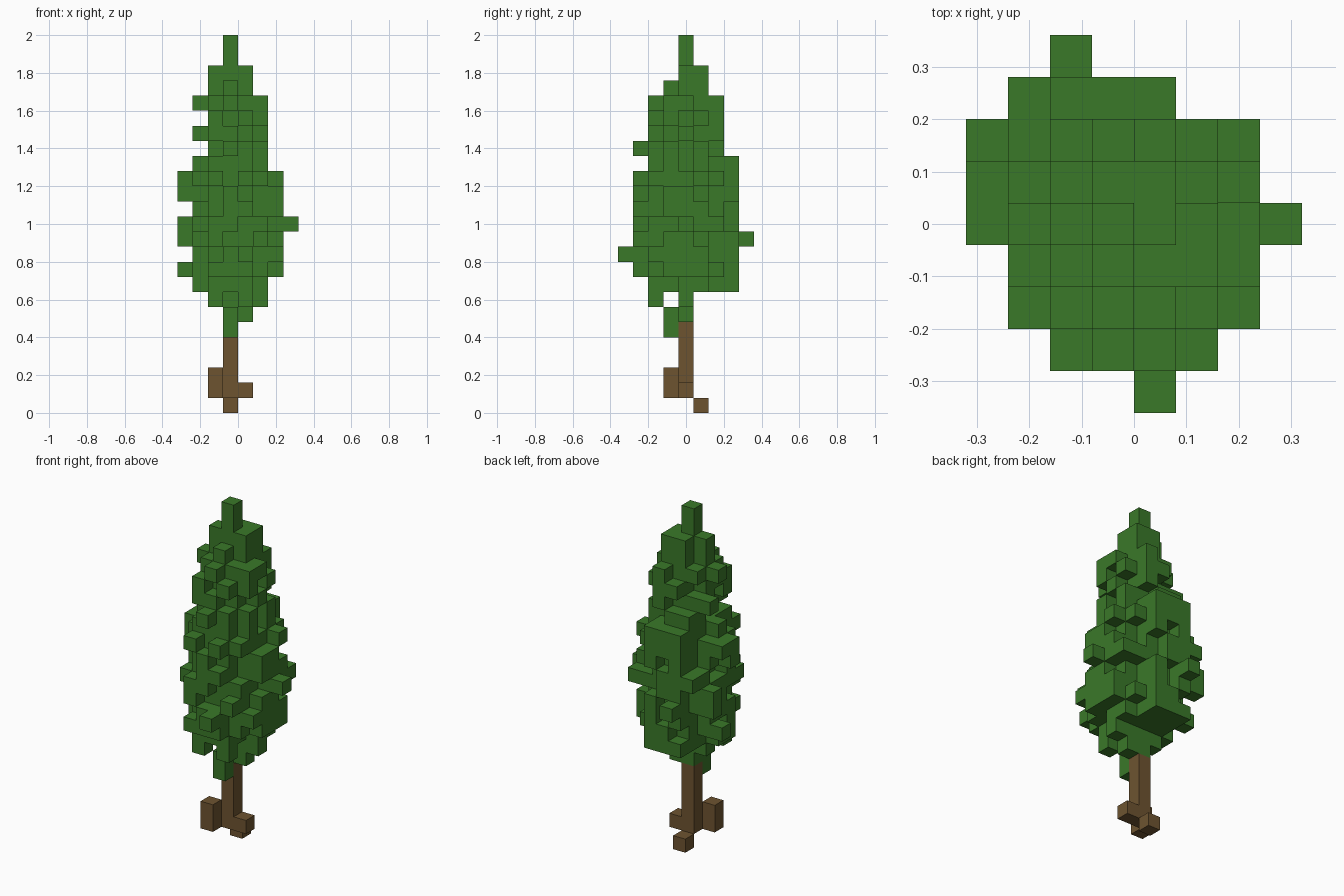
import bpy
import bmesh
import math
import random
from mathutils import Vector

if "Cube" in bpy.data.objects:
    bpy.data.objects.remove(bpy.data.objects["Cube"], do_unlink=True)

SIZE = 0.08
rng = random.Random(11)


def make_material(name, colour):
    mat = bpy.data.materials.new(name)
    mat.use_nodes = True
    mat.diffuse_color = colour
    mat.node_tree.nodes["Principled BSDF"].inputs["Base Color"].default_value = colour
    return mat


def build_blocks(name, cells, solid, mat):
    """Skin a set of grid cells, leaving out faces hidden by other cells."""
    bm = bmesh.new()
    for cell in sorted(cells):
        for axis in range(3):
            for sign in (-1, 1):
                normal = Vector((0, 0, 0))
                normal[axis] = sign
                if tuple(int(c + n) for c, n in zip(cell, normal)) in solid:
                    continue
                u = Vector((0, 0, 0))
                u[(axis + 1) % 3] = 1
                v = normal.cross(u)
                middle = Vector(cell) + normal / 2
                corners = [middle + (a * u + b * v) / 2
                           for a, b in ((-1, -1), (1, -1), (1, 1), (-1, 1))]
                bm.faces.new([bm.verts.new(((p.x - 0.5) * SIZE, p.y * SIZE,
                                            (p.z + 0.5) * SIZE)) for p in corners])
    bmesh.ops.remove_doubles(bm, verts=bm.verts[:], dist=SIZE / 10)
    bmesh.ops.dissolve_limit(bm, angle_limit=math.radians(1),
                             verts=bm.verts[:], edges=bm.edges[:])
    mesh = bpy.data.meshes.new(name)
    bm.to_mesh(mesh)
    bm.free()
    mesh.materials.append(mat)
    bpy.context.collection.objects.link(bpy.data.objects.new(name, mesh))


# Trunk column with root blocks around its foot
trunk = {(0, 0, level) for level in range(1, 6)}
roots = {(0, 1, 0), (1, 0, 1), (-1, -1, 1), (-1, -1, 2)}

# Crown bands: lowest level, highest level, reach to left, right, front, back
bands = [
    (8, 8, 2, 2, 2, 3),
    (9, 15, 2, 3, 3, 3),
    (16, 16, 2, 2, 2, 3),
    (17, 20, 1, 2, 2, 2),
]


def radius(x, y, reach, margin):
    west, east, front, back = (r + margin for r in reach)
    return (x / (west if x < 0 else east)) ** 2 + (y / (front if y < 0 else back)) ** 2


crown = set()
for low, high, *reach in bands:
    west, east, front, back = reach
    for level in range(low, high + 1):
        # Solid core with a ragged outer ring that seldom repeats from level to level
        for x in range(-west, east + 1):
            for y in range(-front, back + 1):
                core = radius(x, y, reach, -0.4) <= 1
                ring = radius(x, y, reach, 0.45) <= 1
                chance = 0.3 if (x, y, level - 1) in crown else 0.6
                if core or (ring and rng.random() < chance):
                    crown.add((x, y, level))
        # One twig reaching the full width on each side
        for x, y in ((-west, None), (east, None), (None, -front), (None, back)):
            slide = rng.randint(-1, 1)
            crown.add((slide if x is None else x, slide if y is None else y, level))

# Narrow tip of the crown
crown |= {(0, 0, 24), (0, 0, 23)}
crown |= {(x, y, 22) for x in (0, 1) for y in (0, 1)} | {(-1, 0, 22)}
crown |= {(x, y, 21) for x in (0, 1) for y in (0, 1)} | {(-1, 0, 21), (0, -1, 21)}

# Twigs that stick out beyond the crown, each with the block that carries it
twigs = [(-2, 0, 20), (-2, 1, 18), (0, -3, 17), (-3, 0, 15), (-3, 1, 15),
         (-3, 0, 14), (-3, 2, 12), (4, 0, 12), (-3, 2, 11), (-1, 4, 11),
         (1, -4, 10), (-3, 1, 9), (-2, 3, 13), (-2, -2, 12), (3, 2, 12),
         (3, -2, 10), (2, -3, 11)]
for x, y, z in twigs:
    crown.add((x, y, z))
    if abs(x) > abs(y):
        crown.add((x - int(math.copysign(1, x)), y, z))
    else:
        crown.add((x, y - int(math.copysign(1, y)), z))

# Loose foliage hanging below the crown
crown |= {(0, -1, 5), (0, -1, 6), (0, 0, 6), (1, 0, 6), (0, 0, 7), (-1, 0, 7),
          (1, 0, 7), (2, 0, 7), (-1, -2, 7), (1, -2, 7)}

solid = trunk | roots | crown
bark = make_material("bark brown", (0.155, 0.088, 0.030, 1))
leaf = make_material("leaf green", (0.042, 0.190, 0.022, 1))
build_blocks("trunk", trunk, solid, bark)
build_blocks("roots", roots, solid, bark)
build_blocks("foliage", crown, solid, leaf)
